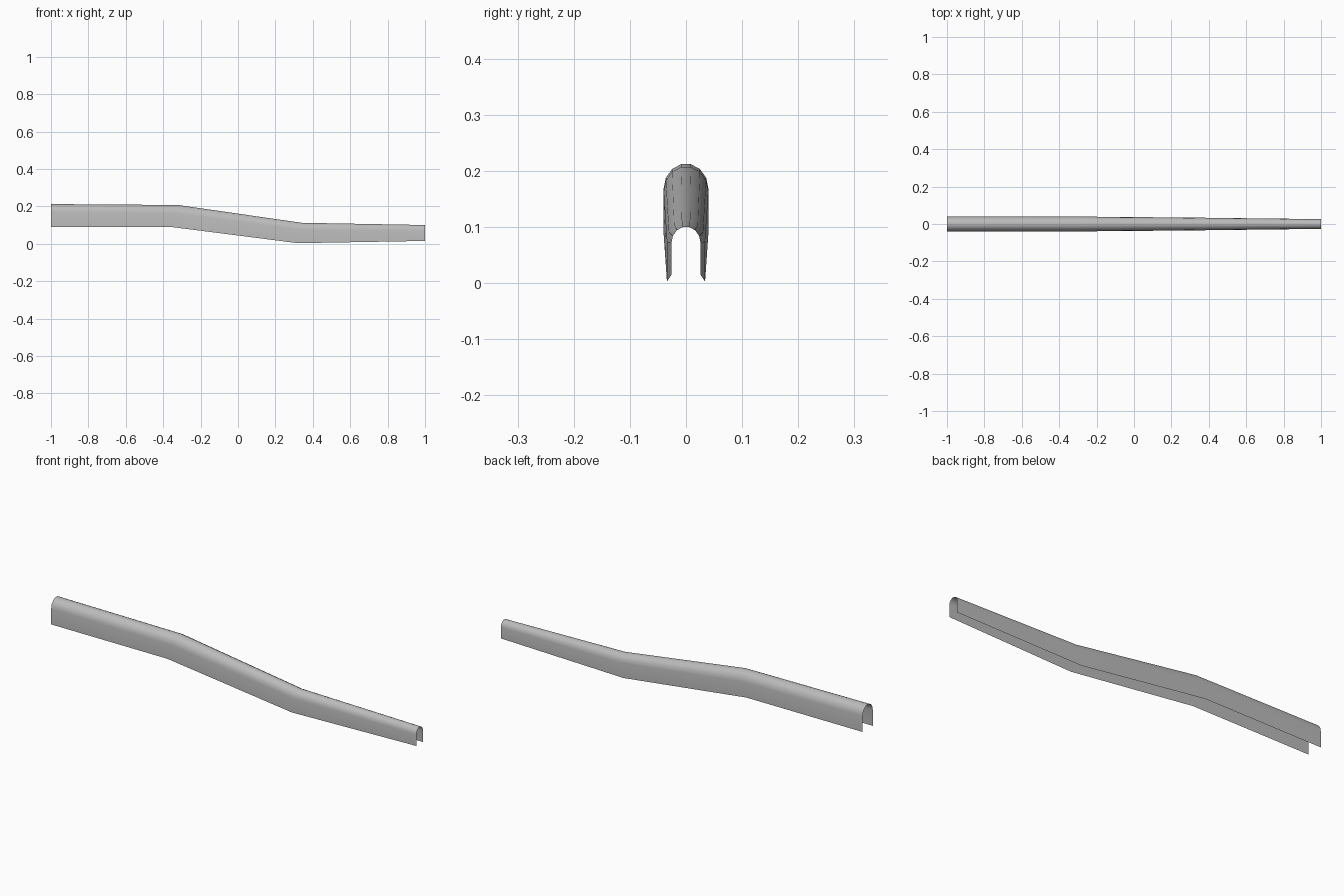
import bpy, bmesh, math

cube = bpy.data.objects.get("Cube")
if cube:
    bpy.data.objects.remove(cube, do_unlink=True)

grey = bpy.data.materials.new("plain grey")
grey.use_nodes = True
grey.diffuse_color = (0.5, 0.5, 0.5, 1)
grey.node_tree.nodes["Principled BSDF"].inputs["Base Color"].default_value = (0.5, 0.5, 0.5, 1)

# Sections along the channel: bottom x, bottom z, top x, top z, half width
SECTIONS = [
    (-1.0, 0.09, -1.0, 0.212, 0.040),
    (-0.36, 0.09, -0.32, 0.207, 0.040),
    (0.32, 0.003, 0.34, 0.112, 0.034),
    (1.0, 0.015, 1.0, 0.10, 0.026),
]
ARCH_STEPS = 7


def section_points(bx, bz, tx, tz, half):
    """Upside-down U: straight legs joined by a round arch."""
    rise = half * 1.1
    profile = [(half, bz)]
    for i in range(ARCH_STEPS + 1):
        a = math.pi * i / ARCH_STEPS
        # Scale so the flat crown reaches the full height
        lift = math.sin(a) / math.cos(math.pi / (2 * ARCH_STEPS))
        profile.append((half * math.cos(a), tz - rise + rise * lift))
    profile.append((-half, bz))
    # Lean the section along the bend mitre
    return [(bx + (tx - bx) * (z - bz) / (tz - bz), y, z) for y, z in profile]


# Open sheet channel lofted through the sections
bm = bmesh.new()
rings = [[bm.verts.new(p) for p in section_points(*s)] for s in SECTIONS]
for a, b in zip(rings, rings[1:]):
    for i in range(len(a) - 1):
        bm.faces.new((a[i], a[i + 1], b[i + 1], b[i]))
bmesh.ops.recalc_face_normals(bm, faces=bm.faces)
bm.normal_update()
if max(bm.faces, key=lambda f: f.calc_center_median().z).normal.z < 0:
    bmesh.ops.reverse_faces(bm, faces=bm.faces)

mesh = bpy.data.meshes.new("channel_cover")
bm.to_mesh(mesh)
bm.free()
mesh.materials.append(grey)
cover = bpy.data.objects.new("channel_cover", mesh)
bpy.context.collection.objects.link(cover)

bpy.ops.object.select_all(action="DESELECT")
cover.select_set(True)
bpy.context.view_layer.objects.active = cover
bpy.ops.object.shade_smooth_by_angle(angle=math.radians(40))
